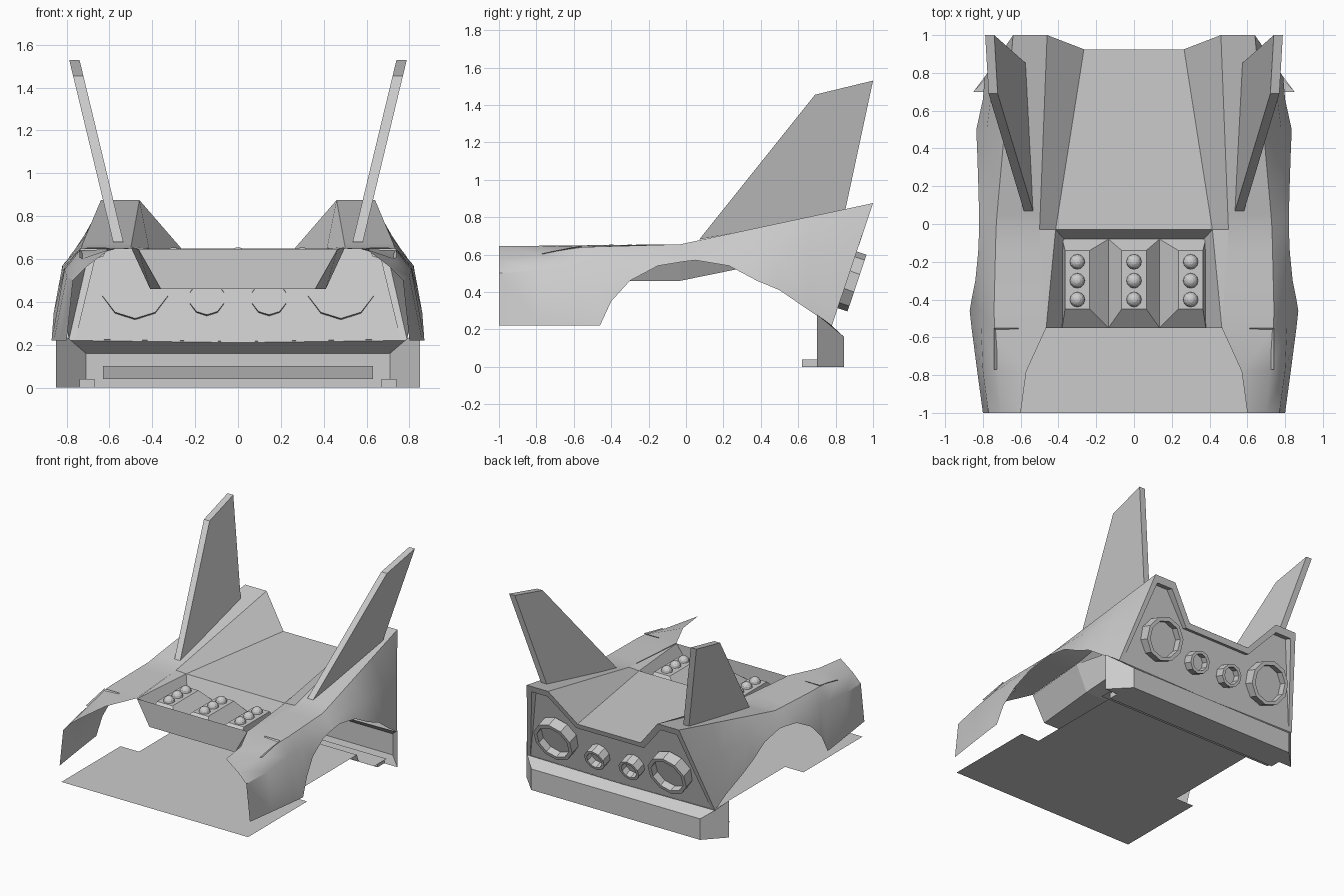
import bpy, bmesh, math
from mathutils import Vector

if "Cube" in bpy.data.objects:
    bpy.data.objects.remove(bpy.data.objects["Cube"])


def part(name, verts, faces, mirror=True):
    me = bpy.data.meshes.new(name)
    me.from_pydata([Vector(v) for v in verts], [], faces)
    bm = bmesh.new()
    bm.from_mesh(me)
    bmesh.ops.recalc_face_normals(bm, faces=bm.faces)
    bm.to_mesh(me)
    bm.free()
    ob = bpy.data.objects.new(name, me)
    bpy.context.collection.objects.link(ob)
    if mirror:
        ob.modifiers.new("Mirror", 'MIRROR')
    return ob


def interp(y, pts):
    for (a, va), (b, vb) in zip(pts, pts[1:]):
        if y <= b:
            return va + (vb - va) * (y - a) / (b - a)
    return pts[-1][1]


def rear_y(z):
    # slanted tail plane
    return 1 - (0.875 - z) * 0.336


# Fenders: lofted sections (y, shoulder x, z, lower edge x, z with wheel arch)
inner_x = [(-1, .60), (-.78, .57), (-.55, .465), (-.03, .50), (1, .46)]
outer_x = [(-1, .70), (-.78, .72), (-.5, .742), (0, .73), (1, .64)]
inner_z = [(-1, .645), (-.03, .655), (1, .875)]
outer_z = [(-1, .57), (-.55, .64), (-.03, .655), (1, .875)]
sections = [(-1, .77, .50, .80, .22), (-.78, .80, .52, .83, .22),
            (-.55, .81, .55, .86, .22), (-.46, .81, .55, .87, .22),
            (-.40, .81, .56, .86, .35), (-.30, .80, .57, .84, .46),
            (-.15, .79, .59, .825, .54), (-.03, .785, .605, .82, .56),
            (.05, .785, .61, .82, .57), (.23, .785, .615, .825, .54),
            (.38, .785, .61, .83, .46), (.50, .78, .60, .835, .41),
            (.66, .76, .59, .80, .30), (1, .703, .60, .79, .22)]
verts, faces = [], []
for y, cx, cz, dx, dz in sections:
    last = y == 1
    verts += [(interp(y, inner_x), y, interp(y, inner_z)),
              (interp(y, outer_x), y, interp(y, outer_z)),
              (cx, rear_y(cz) if last else y, cz),
              (dx, rear_y(dz) if last else y, dz)]
for i in range(len(sections) - 1):
    for j in range(3):
        a = i * 4 + j
        faces.append((a, a + 1, a + 5, a + 4))
fender = part("fender", verts, faces)
bpy.context.view_layer.objects.active = fender
fender.select_set(True)
bpy.ops.object.shade_smooth_by_angle(angle=math.radians(35))

# Fender slots
part("fender_slot", [(.61, -.55, .65), (.74, -.55, .65), (.74, -.77, .605), (.715, -.77, .60),
                     (.63, -.60, .61), (.705, -.60, .60)],
     [(0, 1, 5, 4), (1, 2, 3, 5)])

# Rear deck with sloped ramps up to the fenders
part("rear_deck", [(0, -.03, .65), (.415, -.03, .65), (.265, .925, .65), (0, .925, .65),
                   (.50, -.03, .655), (.46, 1, .875), (.465, -.55, .646)],
     [(0, 1, 2, 3), (1, 4, 5, 2), (1, 6, 4)])

# Engine bay: front wall, sides, floor and underside rising to the tail
part("engine_bay", [(0, -.55, .646), (.465, -.55, .646), (.36, -.55, .46), (0, -.55, .46),
                    (.41, -.03, .46), (0, -.03, .46), (.50, -.03, .655),
                    (0, .88, .645), (.28, .88, .645)],
     [(0, 1, 2, 3), (1, 6, 4, 2), (3, 2, 4, 5), (5, 4, 8, 7), (6, 8, 4)])

# Bay lining around the engine
part("engine_bay_lining", [(0, -.03, .65), (.415, -.03, .65), (.465, -.55, .646),
                           (0, -.08, .53), (.37, -.08, .53), (.38, -.55, .53)],
     [(0, 1, 4, 3), (1, 2, 5, 4)])

# Three tapered engine ridges with rows of domes
for k in (-1, 0, 1):
    c = k * .30
    lo, hi = c - .135, c + .135
    if k:
        lo, hi = sorted((k * .135, k * .38))
    part("engine_ridge", [(lo, -.55, .53), (hi, -.55, .53), (hi, -.08, .53), (lo, -.08, .53),
                          (c - .065, -.45, .615), (c + .065, -.45, .615),
                          (c + .065, -.14, .615), (c - .065, -.14, .615)],
         [(4, 5, 6, 7), (0, 1, 5, 4), (1, 2, 6, 5), (2, 3, 7, 6), (3, 0, 4, 7)], False)
    for y in (-.20, -.30, -.40):
        bpy.ops.mesh.primitive_uv_sphere_add(segments=12, ring_count=8, radius=.04,
                                             location=(c, y, .615))
        bpy.context.object.name = "engine_dome"

# Tail fins leaning outward
fin = [(.07, .68), (.69, 1.455), (1, 1.53), (.85, .83)]
verts = [(.535 + t + (z - .68) * .241, y, z) for t in (0, .048) for y, z in fin]
part("tail_fin", verts, [(0, 1, 2, 3), (4, 5, 6, 7)] +
     [(i, (i + 1) % 4, (i + 1) % 4 + 4, i + 4) for i in range(4)])

# Tail panel: rim around a recess that fades out at the bottom
out = Vector((0, 1, -.336)).normalized()
outer = [(0, .65), (.265, .65), (.46, .875), (.64, .875), (.79, .22), (0, .21)]
inset = [(0, .61), (.285, .61), (.475, .825), (.61, .825), (.76, .225), (0, .215)]
rim = [Vector((x, rear_y(z), z)) for x, z in outer]
lip = [Vector((x, rear_y(z), z)) for x, z in inset]
back = [v - out * .04 * (v.z - .21) / .4 for v in lip]
faces = [(6 * r + i, 6 * r + i + 1, 6 * r + i + 7, 6 * r + i + 6) for r in (0, 1) for i in range(5)]
part("tail_panel", rim + lip + back, faces + [tuple(range(12, 18))])


# Tail lights: deep rings with recessed lenses
def tail_light(name, cx, cz, r, inner, n=10):
    side = Vector((1, 0, 0))
    up = out.cross(side).normalized()
    centre = Vector((cx, rear_y(cz), cz))
    vs, fs = [], []
    for rad, d in ((r, -.03), (r, .055), (inner, .055), (inner, .0)):
        for i in range(n):
            a = 2 * math.pi * (i + .5) / n
            vs.append(centre + out * d + (side * math.cos(a) + up * math.sin(a)) * rad)
    for k in range(3):
        for i in range(n):
            j = (i + 1) % n
            fs.append((k * n + i, k * n + j, k * n + n + j, k * n + n + i))
    fs.append(tuple(range(3 * n, 4 * n)))
    part(name, vs, fs)


tail_light("large_tail_light", .48, .465, .16, .132)
tail_light("small_tail_light", .145, .41, .084, .062)

# Wraparound rear bumper with lower lip
part("rear_bumper", [(.85, .70, 0), (.85, .70, .28), (.71, .845, 0), (.71, .845, .16),
                     (0, .845, 0), (0, .845, .16), (.79, .78, .22), (0, .777, .21),
                     (.74, .70, 0), (.74, .62, 0), (0, .62, 0), (.74, .62, .04), (.67, .62, .04),
                     (.74, .70, .04), (.67, .62, 0)],
     [(0, 1, 3, 2), (2, 3, 5, 4), (1, 6, 3), (3, 6, 7, 5), (0, 2, 4, 10, 14, 9, 8),
      (14, 9, 11, 12), (8, 9, 11, 13)])

# Floor pan with wheel notches, stepping down at the rear
part("floor_pan", [(0, -1, .10), (.785, -1, .10), (.785, -.29, .10), (.63, -.29, .10),
                   (.63, .53, .10), (0, .53, .10), (.63, .55, .04), (0, .55, .04),
                   (.76, .55, .04), (.76, .70, .04), (0, .70, .04)],
     [(0, 1, 2, 3, 4, 5), (5, 4, 6, 7), (7, 6, 8, 9, 10)])
